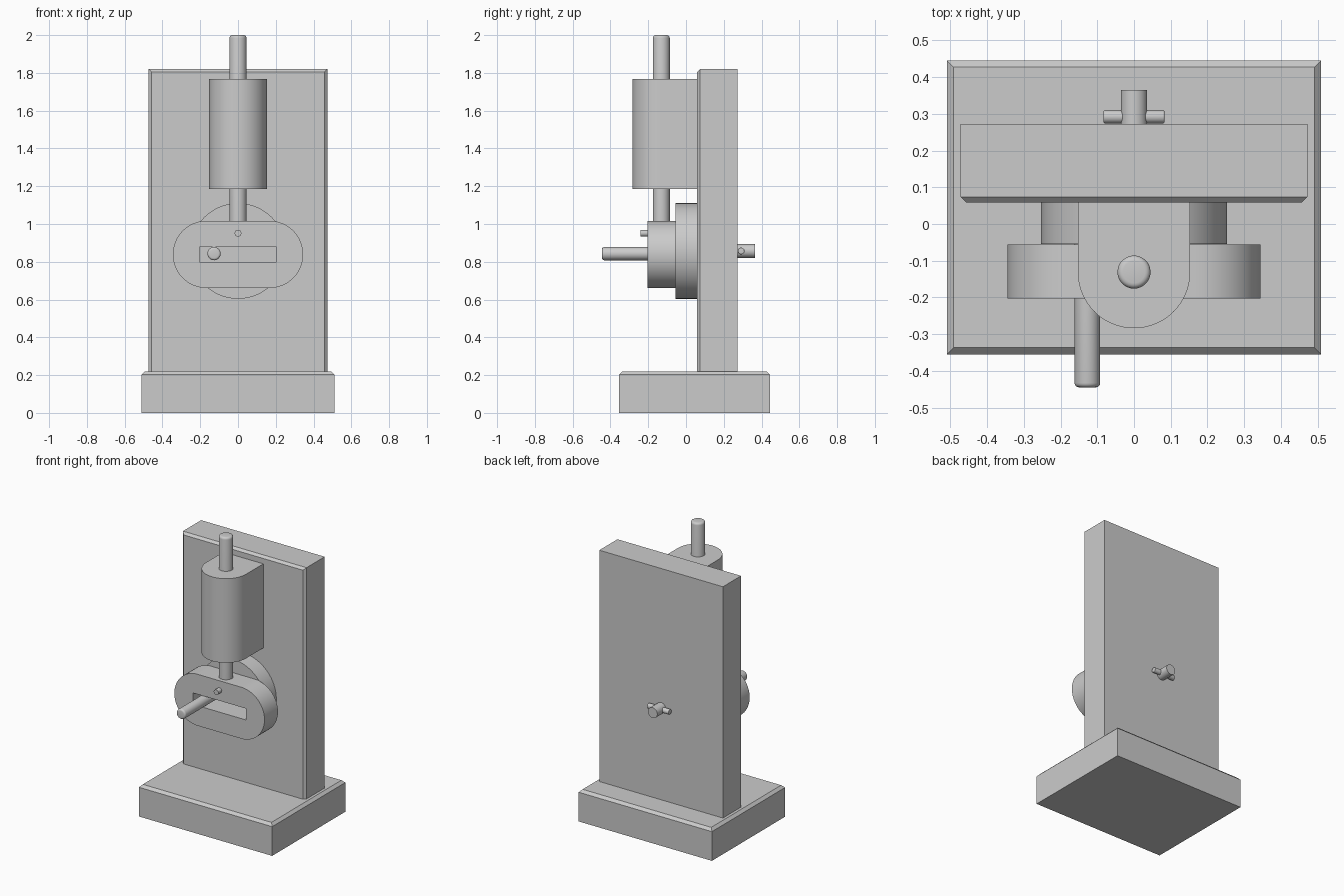
import bpy, bmesh
from math import pi, sin, cos, radians
from mathutils import Vector, Matrix

if "Cube" in bpy.data.objects:
    bpy.data.objects.remove(bpy.data.objects["Cube"])

GREY = bpy.data.materials.new("plain grey")
GREY.use_nodes = True
COLOR = (0.6, 0.6, 0.6, 1)
GREY.diffuse_color = COLOR
GREY.node_tree.nodes["Principled BSDF"].inputs["Base Color"].default_value = COLOR


def finish(name, bm, smooth=False):
    bmesh.ops.recalc_face_normals(bm, faces=bm.faces)
    mesh = bpy.data.meshes.new(name)
    bm.to_mesh(mesh)
    bm.free()
    mesh.materials.append(GREY)
    obj = bpy.data.objects.new(name, mesh)
    bpy.context.collection.objects.link(obj)
    if smooth:
        bpy.ops.object.select_all(action='DESELECT')
        obj.select_set(True)
        bpy.context.view_layer.objects.active = obj
        bpy.ops.object.shade_smooth_by_angle(angle=radians(35))
    return obj


def box(name, lo, hi, chamfer=0, edge_rule=None):
    """Box between two corners; edges passing the rule get a flat chamfer."""
    lo, hi = Vector(lo), Vector(hi)
    bm = bmesh.new()
    size = Matrix.Diagonal((*(hi - lo), 1))
    bmesh.ops.create_cube(bm, size=1, matrix=Matrix.Translation((lo + hi) / 2) @ size)
    if chamfer:
        edges = [e for e in bm.edges if edge_rule(*(v.co for v in e.verts))]
        bmesh.ops.bevel(bm, geom=edges, offset=chamfer, segments=1, affect='EDGES')
    return finish(name, bm)


def rod(name, start, end, radius, rounding=0, both=False, sides=48):
    """Cylinder from start to end, with its far rim (or both) rounded."""
    start, end = Vector(start), Vector(end)
    axis = end - start
    bm = bmesh.new()
    bmesh.ops.create_cone(bm, cap_ends=True, segments=sides, radius1=radius,
                          radius2=radius, depth=axis.length)
    if rounding:
        rims = [e for e in bm.edges if all(v.co.z > 0 for v in e.verts)
                or (both and all(v.co.z < 0 for v in e.verts))]
        bmesh.ops.bevel(bm, geom=rims, offset=rounding, segments=4,
                        profile=0.5, affect='EDGES')
    turn = axis.to_track_quat('Z', 'Y').to_matrix().to_4x4()
    bm.transform(Matrix.Translation((start + end) / 2) @ turn)
    return finish(name, bm, True)


def prism(name, points, along):
    """Closed outline extruded along a vector."""
    bm = bmesh.new()
    face = bm.faces.new([bm.verts.new(p) for p in points])
    moved = bmesh.ops.extrude_face_region(bm, geom=[face], use_keep_orig=True)['geom']
    bmesh.ops.translate(bm, vec=along,
                        verts=[g for g in moved if isinstance(g, bmesh.types.BMVert)])
    return finish(name, bm, True)


def arc(cx, cy, r, a0, a1, n=32):
    return [(cx + r * cos(a0 + (a1 - a0) * i / n), cy + r * sin(a0 + (a1 - a0) * i / n))
            for i in range(n + 1)]


# Stand
PANEL_Y, BACK_Y = 0.058, 0.272
box("base", (-0.51, -0.355, 0), (0.51, 0.445, 0.22), 0.018,
    lambda a, b: min(a.z, b.z) > 0.2)
box("back_panel", (-0.473, PANEL_Y, 0.22), (0.473, BACK_Y, 1.82), 0.016,
    lambda a, b: max(a.y, b.y) < 0.1 and max(a.z, b.z) > 1)

# Guide block with a round front
ROD_Y, GUIDE_R = -0.131, 0.153
outline = [(GUIDE_R, PANEL_Y), (-GUIDE_R, PANEL_Y)] + arc(0, ROD_Y, GUIDE_R, pi, 2 * pi)
prism("guide_block", [(x, y, 1.185) for x, y in outline], (0, 0, 0.582))

# Sliding rod and slotted yoke
rod("sliding_rod", (0, ROD_Y, 0.95), (0, ROD_Y, 2.0), 0.045, 0.015)
YOKE_Z, YOKE_R, YOKE_X = 0.839, 0.178, 0.167
outline = (arc(YOKE_X, YOKE_Z, YOKE_R, -pi / 2, pi / 2)
           + arc(-YOKE_X, YOKE_Z, YOKE_R, pi / 2, 3 * pi / 2))
yoke = prism("slotted_yoke", [(x, -0.203, z) for x, z in outline], (0, 0.147, 0))
cutter = box("slot_cutter", (-0.203, -0.3, 0.8), (0.203, 0, 0.879))
cutter.hide_render = True
cut = yoke.modifiers.new("slot", 'BOOLEAN')
cut.operation, cut.solver, cut.object = 'DIFFERENCE', 'EXACT', cutter
bpy.context.view_layer.objects.active = yoke
bpy.ops.object.modifier_apply(modifier=cut.name)
bpy.data.objects.remove(cutter)
rod("yoke_peg", (0, -0.18, 0.951), (0, -0.24, 0.951), 0.018, sides=24)

# Crank disc with its pin
AXLE_Z = 0.857
rod("crank_disc", (0, -0.055, AXLE_Z), (0, PANEL_Y, AXLE_Z), 0.253, sides=96)
rod("crank_pin", (-0.127, -0.03, 0.843), (-0.127, -0.445, 0.843), 0.035, 0.012)

# Axle end and cross pin at the back
rod("axle", (0, 0.04, AXLE_Z), (0, 0.365, AXLE_Z), 0.036)
rod("cross_pin", (-0.083, 0.292, AXLE_Z), (0.083, 0.292, AXLE_Z), 0.018, 0.004,
    both=True, sides=24)
